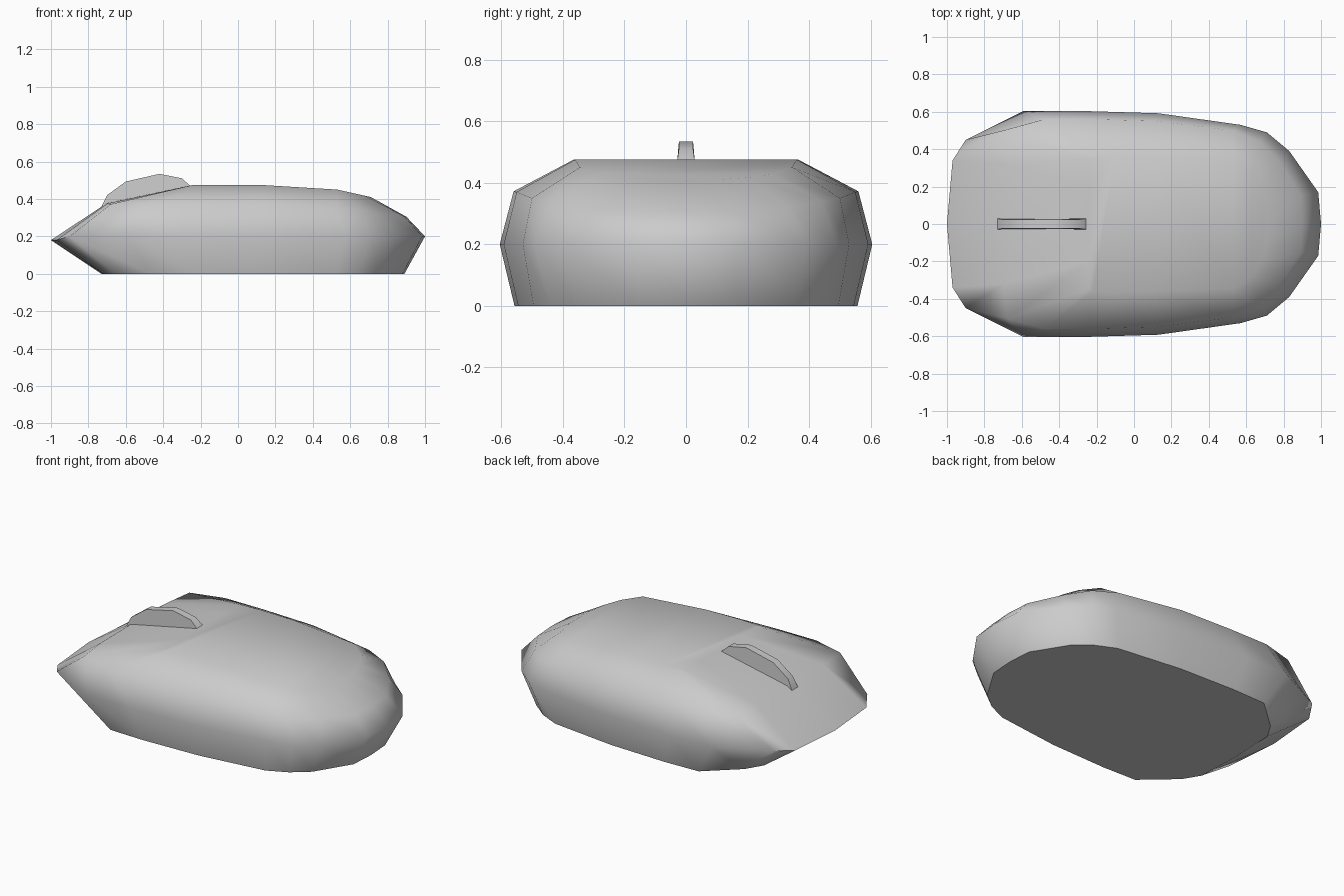
import bpy, bmesh

if "Cube" in bpy.data.objects:
    bpy.data.objects.remove(bpy.data.objects["Cube"])

# Half outlines of the shell, from rear centre round to front centre: (x, y[, z])
BASE = [(-.73, 0), (-.72, .28), (-.66, .38), (-.47, .55), (-.25, .557), (.12, .545),
        (.53, .495), (.65, .44), (.75, .36), (.88, .15), (.89, 0)]
WAIST = [(-1, 0, .18), (-.97, .34, .18), (-.9, .45, .2), (-.59, .605, .2), (-.3, .605, .2),
         (.13, .592, .2), (.57, .53, .2), (.71, .49, .2), (.83, .39, .2), (.985, .17, .2), (1, 0, .2)]
SHOULDER = [(-.7, 0, .378), (-.7, .32, .375), (-.68, .505, .372), (-.48, .56, .372), (-.22, .56, .372),
            (.12, .55, .37), (.53, .5, .35), (.67, .44, .34), (.78, .33, .32), (.89, .15, .305), (.9, 0, .305)]
TOP = [(-.24, 0), (-.24, .2), (-.24, .345), (-.22, .36), (-.1, .365), (.12, .36),
       (.53, .345), (.63, .28), (.68, .2), (.71, .1), (.71, 0)]


def top_z(x):
    """Height of the crown along x."""
    if x < .12:
        return .475
    return .475 - .025 * (x - .12) / .41 if x < .53 else .45 - .04 * (x - .53) / .18


def finish(bm, name, angle):
    bmesh.ops.recalc_face_normals(bm, faces=bm.faces)
    for f in bm.faces:
        f.smooth = True
    for e in bm.edges:
        e.smooth = len(e.link_faces) == 2 and e.calc_face_angle() < angle
        if name == "mouse_shell" and all(v.co.z < .001 for v in e.verts):
            e.smooth = False
    mesh = bpy.data.meshes.new(name)
    bm.to_mesh(mesh)
    bm.free()
    obj = bpy.data.objects.new(name, mesh)
    bpy.context.collection.objects.link(obj)
    return obj


# Shell: mirrored rings joined level by level
bm = bmesh.new()
levels = [[(x, y, 0) for x, y in BASE], WAIST, SHOULDER, [(x, y, top_z(x)) for x, y in TOP]]
rings = []
for half in levels:
    loop = half + [(x, -y, z) for x, y, z in half[-2:0:-1]]
    rings.append([bm.verts.new(p) for p in loop])
n = len(rings[0])
for lo, hi in zip(rings, rings[1:]):
    for i in range(n):
        j = (i + 1) % n
        bm.faces.new((lo[i], lo[j], hi[j], hi[i]))

# Flat base and crown cap
bm.faces.new(rings[0])
crown = rings[-1]
for i in range(4, 8):
    bm.faces.new((crown[i], crown[i + 1], crown[-i - 1], crown[-i]))
bm.faces.new([crown[i] for i in range(-4, 5)])
bm.faces.new([crown[i] for i in range(8, 13)])
finish(bm, "mouse_shell", 1.75)

# Scroll wheel: arched profile, slightly narrower at its rim
bm = bmesh.new()
profile = [(-.73, .36), (-.7, .42), (-.6, .493), (-.42, .534), (-.3, .51), (-.25, .465)]
sides = []
for s in (1, -1):
    sides.append([bm.verts.new((x, s * (.029 if i in (0, 5) else .023), z))
                  for i, (x, z) in enumerate(profile)])
    low = [bm.verts.new((x, s * .028, z)) for x, z in ((-.3, .43), (-.6, .37))]
    sides[-1] += low
m = len(sides[0])
for i in range(m):
    j = (i + 1) % m
    bm.faces.new((sides[0][i], sides[0][j], sides[1][j], sides[1][i]))
for side in sides:
    bm.faces.new(side)
finish(bm, "scroll_wheel", .8)
